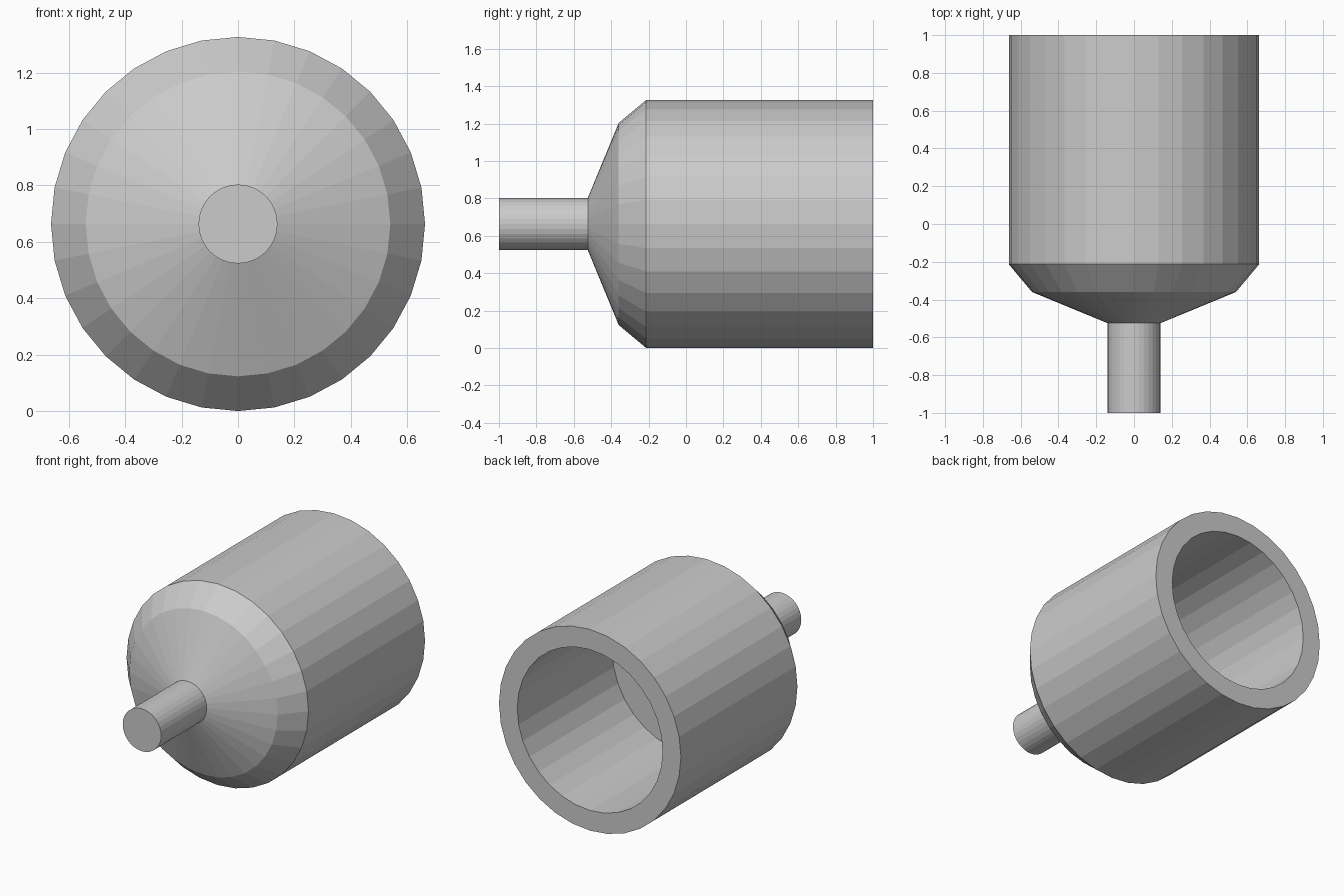
import bpy, bmesh
from math import cos, sin, pi

SIDES = 32
AXIS_Z = 0.663

cube = bpy.data.objects.get("Cube")
if cube:
    bpy.data.objects.remove(cube, do_unlink=True)

grey = bpy.data.materials.new("light grey")
grey.use_nodes = True
colour = (0.6, 0.6, 0.6, 1)
grey.diffuse_color = colour
grey.node_tree.nodes["Principled BSDF"].inputs["Base Color"].default_value = colour


def lathe(name, profile):
    """Turn a (radius, y) profile about the y axis and cap both ends."""
    bm = bmesh.new()
    rings = []
    for r, y in profile:
        angles = [2 * pi * i / SIDES for i in range(SIDES)]
        rings.append([bm.verts.new((r * sin(a), y, r * cos(a))) for a in angles])
    for a, b in zip(rings, rings[1:]):
        for i in range(SIDES):
            j = (i + 1) % SIDES
            bm.faces.new((a[i], a[j], b[j], b[i]))
    bm.faces.new(rings[0])
    bm.faces.new(rings[-1])
    bmesh.ops.recalc_face_normals(bm, faces=bm.faces)
    mesh = bpy.data.meshes.new(name)
    bm.to_mesh(mesh)
    bm.free()
    mesh.materials.append(grey)
    obj = bpy.data.objects.new(name, mesh)
    obj.location.z = AXIS_Z
    bpy.context.collection.objects.link(obj)
    return obj


# Cup: tapered nose, shoulder, straight wall, rim and blind bore
lathe("cup_body", [(0.14, -0.525), (0.54, -0.36), (0.663, -0.213),
                   (0.663, 1.0), (0.53, 1.0), (0.53, 0.01)])

# Shaft: solid rod, seated slightly into the nose
lathe("shaft", [(0.14, -1.0), (0.14, -0.52)])
